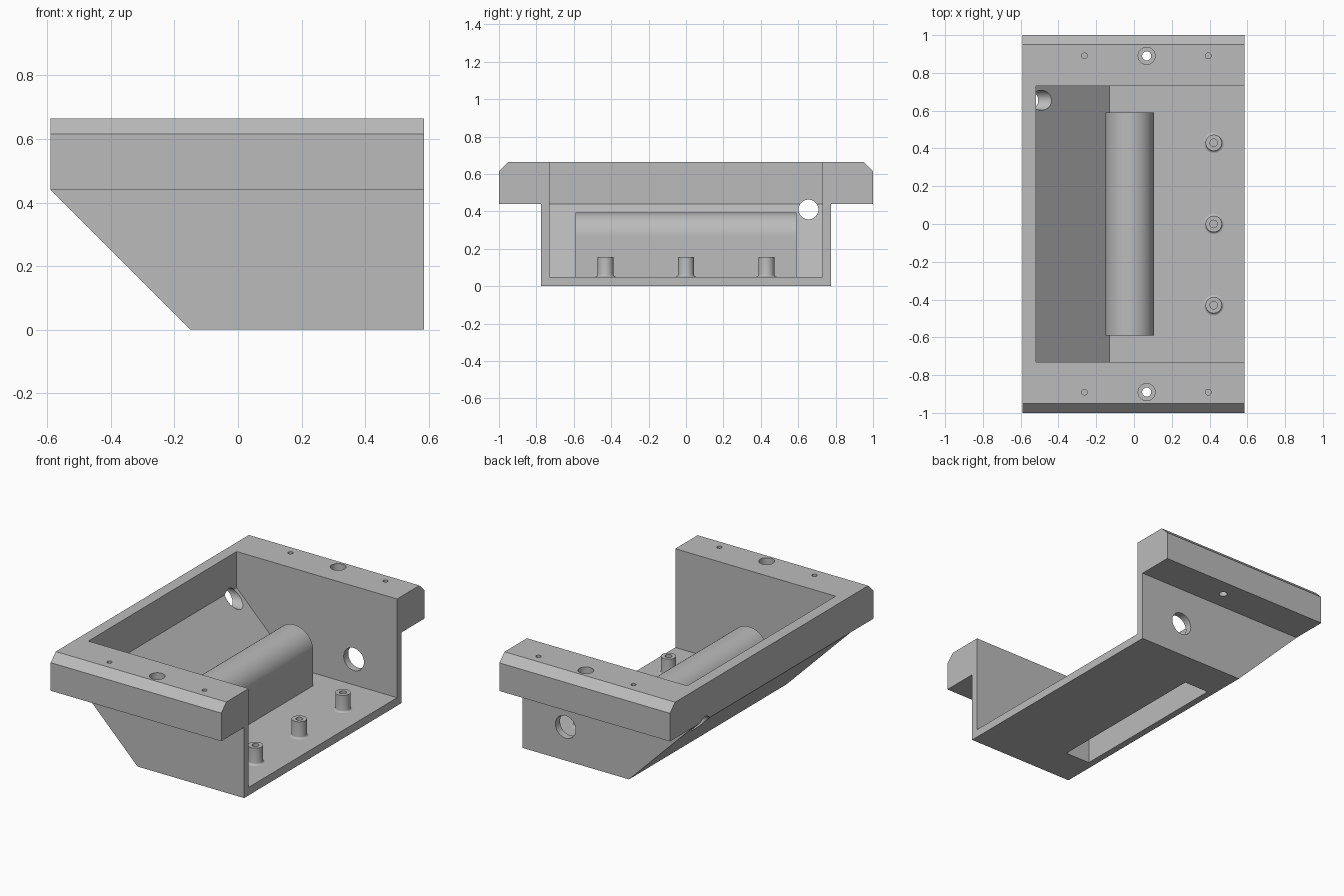
import bpy, bmesh, math
from mathutils import Matrix

cube = bpy.data.objects.get("Cube")
if cube:
    bpy.data.objects.remove(cube, do_unlink=True)

grey = bpy.data.materials.new("matte grey")
grey.use_nodes = True
GREY = (0.5, 0.5, 0.5, 1)
grey.diffuse_color = GREY
grey.node_tree.nodes["Principled BSDF"].inputs["Base Color"].default_value = GREY


def finish(bm, name):
    bmesh.ops.recalc_face_normals(bm, faces=bm.faces)
    mesh = bpy.data.meshes.new(name)
    bm.to_mesh(mesh)
    bm.free()
    mesh.materials.append(grey)
    obj = bpy.data.objects.new(name, mesh)
    bpy.context.collection.objects.link(obj)
    return obj


def prism(name, profile, axis, start, end):
    """Extrude a profile: (x, z) points along y, or (y, z) points along x."""
    def place(p, t):
        return (p[0], t, p[1]) if axis == "y" else (t, p[0], p[1])
    bm = bmesh.new()
    face = bm.faces.new([bm.verts.new(place(p, start)) for p in profile])
    moved = bmesh.ops.extrude_face_region(bm, geom=[face])["geom"]
    step = place((0, 0), end - start)
    bmesh.ops.translate(bm, vec=step, verts=[v for v in moved if isinstance(v, bmesh.types.BMVert)])
    return finish(bm, name)


def cylinder(name, centre, radius, depth, axis="z"):
    turn = {"x": Matrix.Rotation(math.pi / 2, 4, "Y"),
            "y": Matrix.Rotation(math.pi / 2, 4, "X"), "z": Matrix()}[axis]
    bm = bmesh.new()
    bmesh.ops.create_cone(bm, cap_ends=True, segments=48, radius1=radius, radius2=radius,
                          depth=depth, matrix=Matrix.Translation(centre) @ turn)
    return finish(bm, name)


def combine(target, tool, operation):
    mod = target.modifiers.new("combine", "BOOLEAN")
    mod.operation, mod.solver, mod.object = operation, "EXACT", tool
    bpy.context.view_layer.objects.active = target
    bpy.ops.object.modifier_apply(modifier=mod.name)
    bpy.data.objects.remove(tool, do_unlink=True)


def smooth(obj):
    bpy.ops.object.select_all(action="DESELECT")
    obj.select_set(True)
    bpy.context.view_layer.objects.active = obj
    bpy.ops.object.shade_smooth_by_angle(angle=math.radians(30))


def arch(centre, radius, spring, bottom):
    pts = [(centre + radius * math.cos(a), spring + radius * math.sin(a))
           for a in [math.pi * i / 32 for i in range(33)]]
    return [(centre + radius, bottom)] + pts + [(centre - radius, bottom)]


LEFT, RIGHT, TOP, LEDGE = -0.59, 0.585, 0.665, 0.44

# Main tray with a sloped end
housing = prism("housing", [(LEFT, TOP), (LEFT, LEDGE), (-0.15, 0), (RIGHT, 0), (RIGHT, TOP)],
                "y", -0.775, 0.775)

# Chamfered mounting flanges on both sides
for s in (-1, 1):
    flange = prism("flange", [(s * 0.75, LEDGE), (s, LEDGE), (s, 0.615), (s * 0.95, TOP), (s * 0.75, TOP)],
                   "x", LEFT, RIGHT)
    combine(housing, flange, "UNION")

# Interior, open at the top and at one end
interior = prism("interior", [(-0.52, 0.9), (-0.52, LEDGE), (-0.13, 0.05), (0.9, 0.05), (0.9, 0.9)],
                 "y", -0.73, 0.73)
combine(housing, interior, "DIFFERENCE")

# Round-topped cover, hollow from below
MID = -0.023
combine(housing, prism("cover", arch(MID, 0.128, 0.267, 0.02), "y", -0.59, 0.59), "UNION")
combine(housing, prism("pocket", arch(MID, 0.085, 0.267, -0.1), "y", -0.54, 0.54), "DIFFERENCE")

# Cable holes in the sloped end and the back wall
combine(housing, cylinder("slope_hole", (-0.5, 0.655, 0.41), 0.053, 0.4, "x"), "DIFFERENCE")
combine(housing, cylinder("wall_hole", (0.287, 0.75, 0.21), 0.07, 0.2, "y"), "DIFFERENCE")

# Counterbored screw holes and small pilot holes in the flanges
for s in (-1, 1):
    y = s * 0.89
    combine(housing, cylinder("screw_hole", (0.067, y, 0.5), 0.024, 0.6), "DIFFERENCE")
    combine(housing, cylinder("counterbore", (0.067, y, TOP), 0.045, 0.2), "DIFFERENCE")
    for x in (-0.262, 0.393):
        combine(housing, cylinder("pilot_hole", (x, y, TOP), 0.015, 0.2), "DIFFERENCE")
smooth(housing)


# Standoffs with flared feet and blind holes
def standoff(name, x, y):
    flare = [(0.055 - 0.012 * math.sin(a), 0.062 - 0.012 * math.cos(a))
             for a in [math.pi / 2 * i / 4 for i in range(5)]]
    profile = [(0, 0.05)] + flare + [(0.043, 0.155), (0.02, 0.155), (0.02, 0.07), (0, 0.07)]
    bm = bmesh.new()
    verts = [bm.verts.new((r, 0, z)) for r, z in profile]
    edges = [bm.edges.new(pair) for pair in zip(verts, verts[1:])]
    bmesh.ops.spin(bm, geom=verts + edges, cent=(0, 0, 0), axis=(0, 0, 1),
                   angle=math.tau, steps=32, use_duplicate=False)
    bmesh.ops.remove_doubles(bm, verts=bm.verts, dist=0.0001)
    bmesh.ops.translate(bm, verts=bm.verts, vec=(x, y, 0))
    smooth(finish(bm, name))


for label, y in (("front", -0.43), ("middle", 0), ("back", 0.43)):
    standoff(label + "_standoff", 0.422, y)
